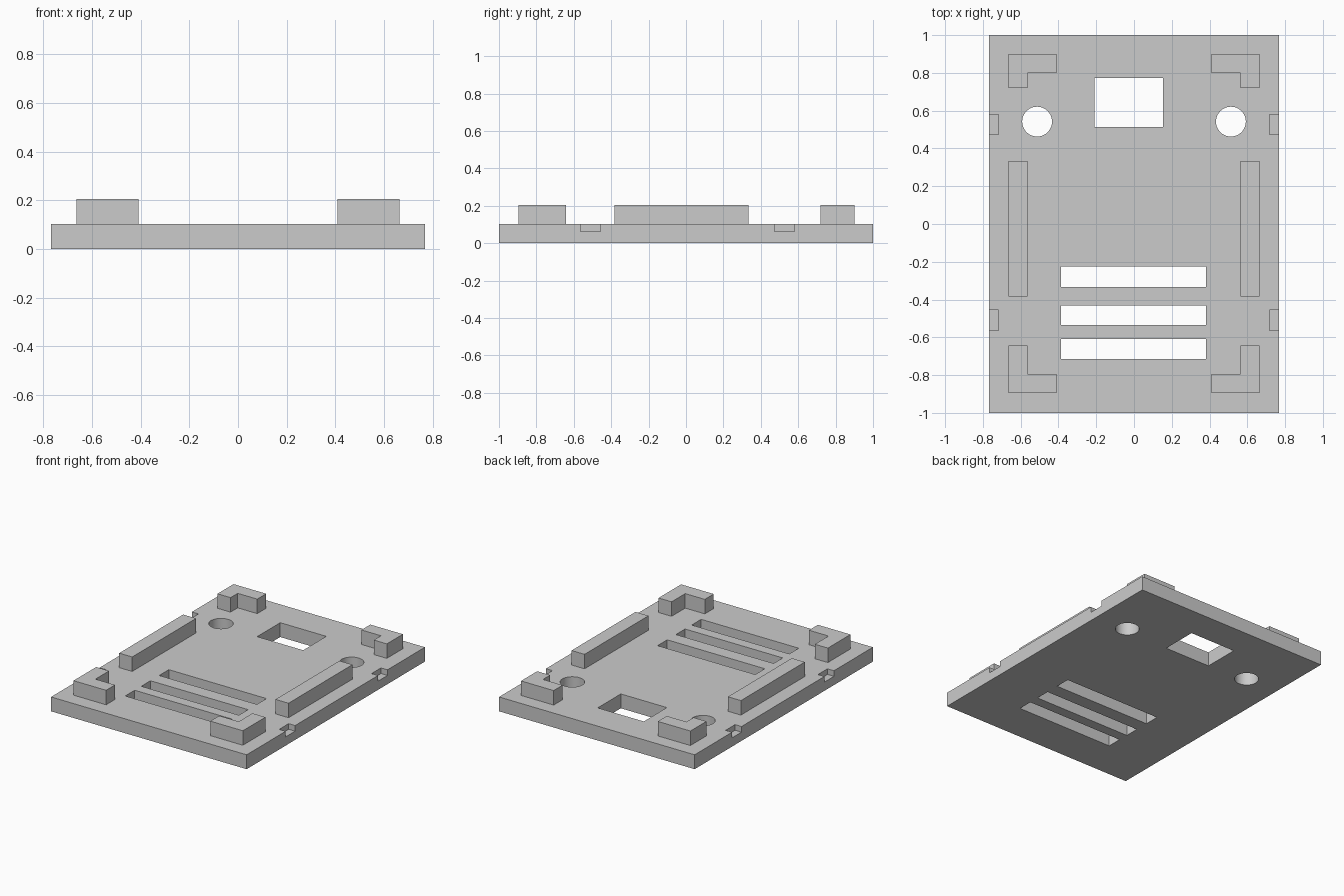
import bpy
import bmesh

cube = bpy.data.objects.get("Cube")
if cube:
    bpy.data.objects.remove(cube, do_unlink=True)

grey = bpy.data.materials.new("plain_grey")
grey.use_nodes = True
colour = (0.6, 0.6, 0.6, 1)
grey.diffuse_color = colour
grey.node_tree.nodes["Principled BSDF"].inputs["Base Color"].default_value = colour

BASE_TOP, RIB_TOP, NOTCH_FLOOR = 0.102, 0.205, 0.062
HALF_WIDTH = 0.768


def prism(name, outline, z0, z1):
    """Extrude a flat outline from z0 to z1."""
    bm = bmesh.new()
    face = bm.faces.new([bm.verts.new((x, y, z0)) for x, y in outline])
    side = bmesh.ops.extrude_face_region(bm, geom=[face])["geom"]
    for v in side:
        if isinstance(v, bmesh.types.BMVert):
            v.co.z = z1
    bmesh.ops.recalc_face_normals(bm, faces=bm.faces)
    mesh = bpy.data.meshes.new(name)
    bm.to_mesh(mesh)
    bm.free()
    mesh.materials.append(grey)
    obj = bpy.data.objects.new(name, mesh)
    bpy.context.collection.objects.link(obj)
    return obj


def block(name, x0, x1, y0, y1, z0, z1):
    return prism(name, [(x0, y0), (x1, y0), (x1, y1), (x0, y1)], z0, z1)


def cut(target, cutter):
    mod = target.modifiers.new(cutter.name, "BOOLEAN")
    mod.operation = "DIFFERENCE"
    mod.solver = "EXACT"
    mod.object = cutter
    bpy.context.view_layer.objects.active = target
    bpy.ops.object.modifier_apply(modifier=mod.name)
    bpy.data.objects.remove(cutter, do_unlink=True)


# Base plate with its window and vent slots
plate = block("base_plate", -HALF_WIDTH, HALF_WIDTH, -1, 1, 0, BASE_TOP)
cut(plate, block("window_cutter", -0.209, 0.153, 0.513, 0.772, -0.1, 0.3))
for y0, y1 in ((-0.333, -0.225), (-0.534, -0.431), (-0.714, -0.608)):
    cut(plate, block("slot_cutter", -0.386, 0.381, y0, y1, -0.1, 0.3))

for side, s in (("left", 1), ("right", -1)):
    # Round hole
    bpy.ops.mesh.primitive_cylinder_add(vertices=48, radius=0.079, depth=1,
                                        location=(0.513 * s, 0.542, 0))
    cut(plate, bpy.context.object)

    # Edge notches, open at the top and the side
    for y0, y1 in ((0.474, 0.58), (-0.563, -0.456)):
        x0, x1 = sorted((0.717 * s, 0.9 * s))
        cut(plate, block("notch_cutter", x0, x1, y0, y1, NOTCH_FLOOR, 0.3))

    # Long side rail
    x0, x1 = sorted((0.563 * s, 0.665 * s))
    block(side + "_rail", x0, x1, -0.383, 0.334, BASE_TOP, RIB_TOP)

    # L-shaped corner brackets: outer edge, inner edge, end of the long leg
    for end, outer, inner, tip in (("back", 0.9, 0.8, 0.72),
                                   ("front", -0.895, -0.795, -0.642)):
        outline = [(0.665, outer), (0.409, outer), (0.409, inner),
                   (0.563, inner), (0.563, tip), (0.665, tip)]
        prism(end + "_" + side + "_bracket",
              [(x * s, y) for x, y in outline], BASE_TOP, RIB_TOP)

# Smooth hole walls, sharp plate edges
plate.data.materials.clear()
plate.data.materials.append(grey)
for face in plate.data.polygons:
    face.material_index = 0
bpy.ops.object.select_all(action="DESELECT")
plate.select_set(True)
bpy.context.view_layer.objects.active = plate
bpy.ops.object.shade_smooth_by_angle()
